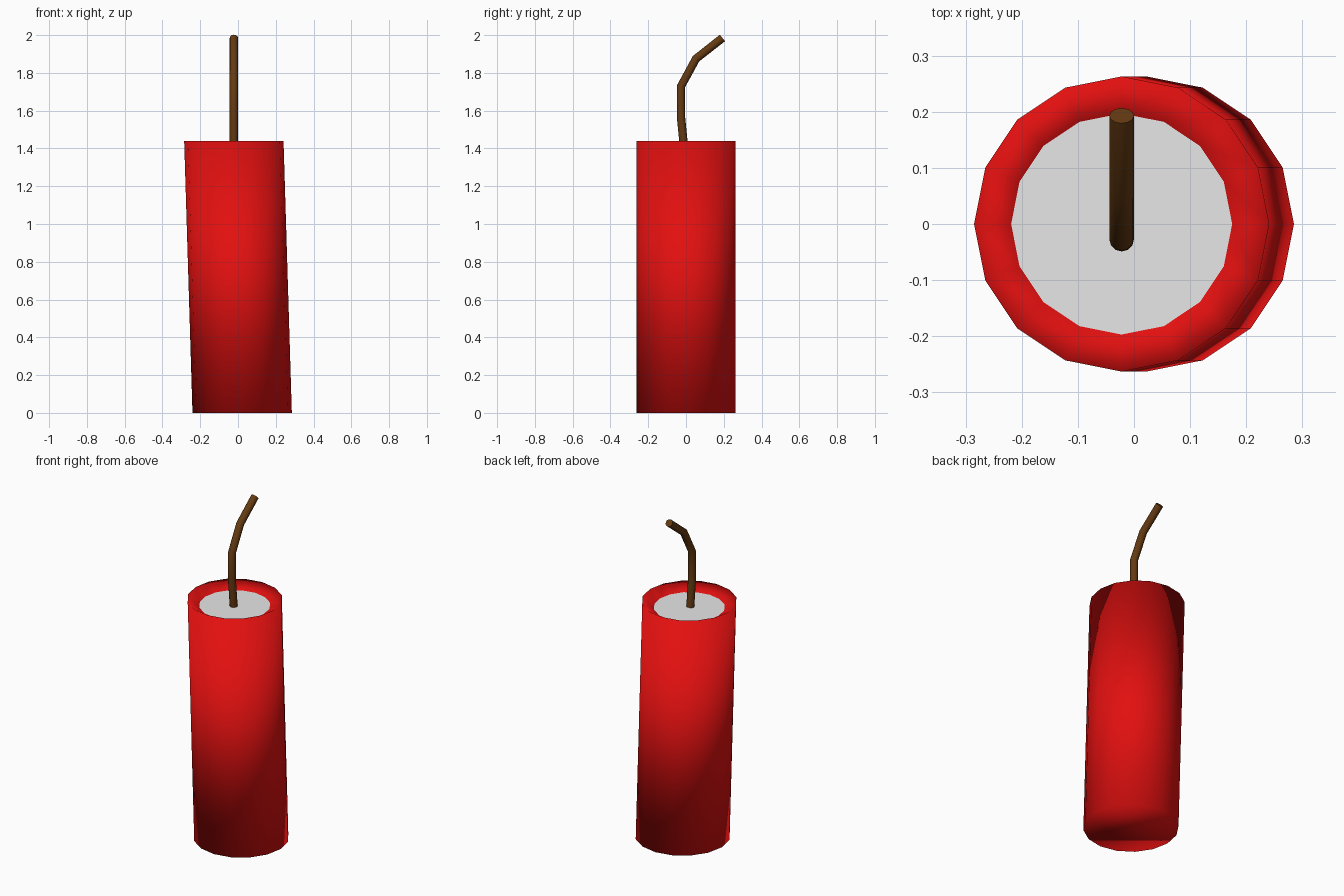
import bpy, bmesh, math
from mathutils import Vector

if "Cube" in bpy.data.objects:
    bpy.data.objects.remove(bpy.data.objects["Cube"], do_unlink=True)

SIDES = 16
LEAN = 0.022        # sideways offset of each end of the leaning tube
RADIUS, INNER = 0.263, 0.197
TOP, DISC_Z = 1.44, 1.40


def material(name, rgb):
    m = bpy.data.materials.new(name)
    m.use_nodes = True
    m.diffuse_color = (*rgb, 1)
    bsdf = m.node_tree.nodes["Principled BSDF"]
    bsdf.inputs["Base Color"].default_value = (*rgb, 1)
    bsdf.inputs["Roughness"].default_value = 0.6
    return m


def finish(name, bm, mat, smooth):
    mesh = bpy.data.meshes.new(name)
    for f in bm.faces:
        f.smooth = smooth
    bm.to_mesh(mesh)
    bm.free()
    mesh.materials.append(mat)
    obj = bpy.data.objects.new(name, mesh)
    bpy.context.collection.objects.link(obj)
    return obj


def ring(bm, centre, radius, sides, u=Vector((1, 0, 0)), v=Vector((0, 1, 0))):
    angles = [math.tau * i / sides for i in range(sides)]
    return [bm.verts.new(centre + radius * (math.cos(a) * u + math.sin(a) * v)) for a in angles]


def bridge(bm, a, b):
    for i in range(len(a)):
        j = (i + 1) % len(a)
        bm.faces.new((a[i], a[j], b[j], b[i]))


red = material("red paper", (0.76, 0.005, 0.005))
grey = material("light grey filling", (0.8, 0.8, 0.8))
brown = material("brown cord", (0.13, 0.043, 0.006))

# Leaning tube with a flat base and a rim that slopes down to the filling
bm = bmesh.new()
bottom = ring(bm, Vector((LEAN, 0, 0)), RADIUS, SIDES)
rim = ring(bm, Vector((-LEAN, 0, TOP)), RADIUS, SIDES)
lip = ring(bm, Vector((-LEAN, 0, DISC_Z)), INNER, SIDES)
bridge(bm, bottom, rim)
bridge(bm, rim, lip)
bm.faces.new(bottom[::-1])
finish("tube_body", bm, red, True)

# Filling disc
bm = bmesh.new()
bm.faces.new(ring(bm, Vector((-LEAN, 0, DISC_Z)), INNER, SIDES))
finish("filling_disc", bm, grey, False)

# Bent fuse cord, swept along a path in the y-z plane with mitred joints
path = [Vector((-LEAN, y, z)) for y, z in
        ((-0.01, DISC_Z), (-0.027, 1.57), (-0.026, 1.73), (0.053, 1.875), (0.193, 1.985))]
bm = bmesh.new()
loops = []
for i, p in enumerate(path):
    before = (p - path[max(i - 1, 0)]).normalized()
    after = (path[min(i + 1, len(path) - 1)] - p).normalized()
    along = (before + after).normalized()
    side = Vector((1, 0, 0))
    loops.append(ring(bm, p, 0.022, 12, side, along.cross(side)))
for a, b in zip(loops, loops[1:]):
    bridge(bm, a, b)
bm.faces.new(loops[0][::-1])
bm.faces.new(loops[-1])
fuse = finish("fuse_cord", bm, brown, True)
bpy.context.view_layer.objects.active = fuse
fuse.select_set(True)
bpy.ops.object.shade_smooth_by_angle(angle=math.radians(50))
